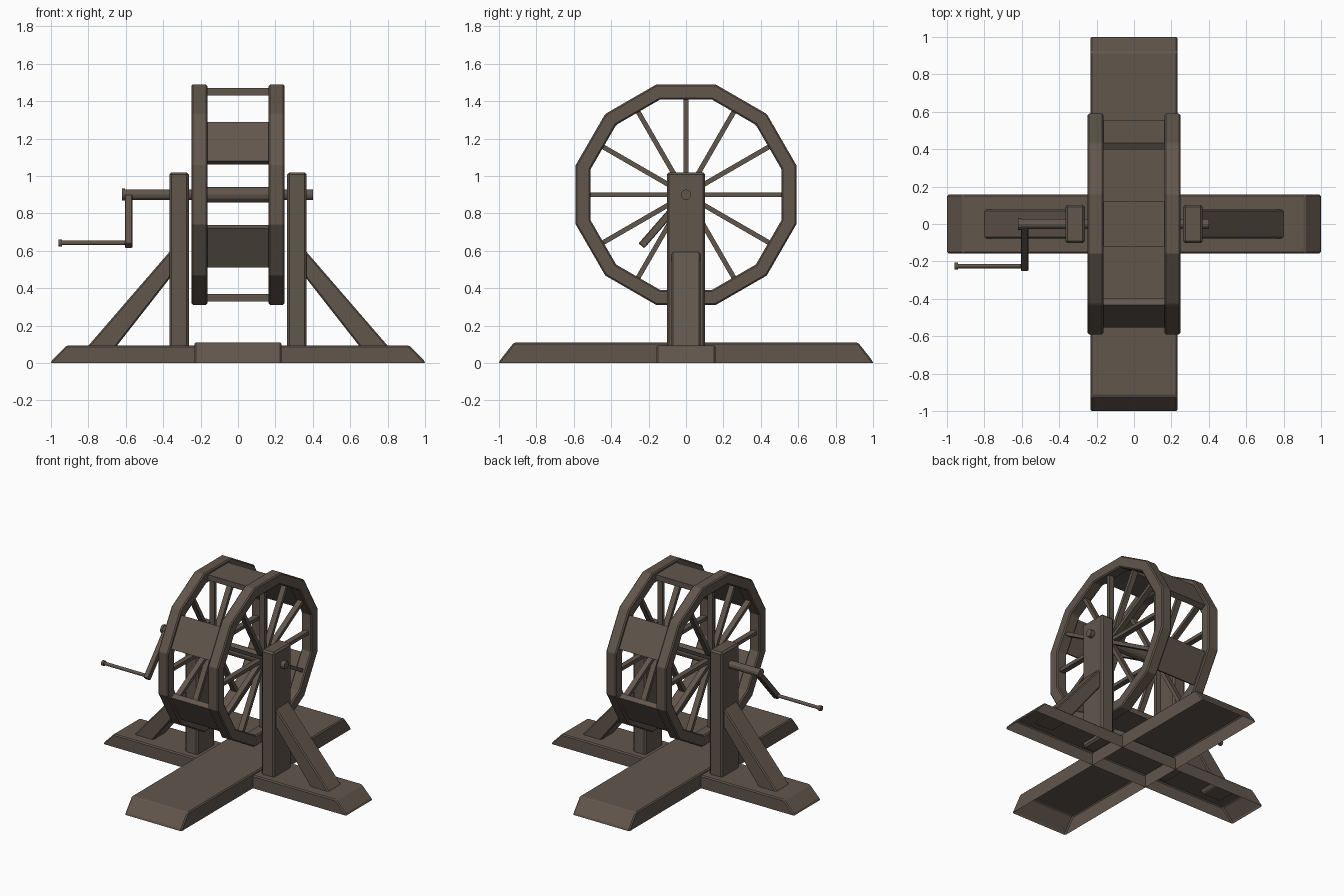
import bpy, bmesh, math
from mathutils import Matrix, Vector

old = bpy.data.objects.get("Cube")
if old:
    bpy.data.objects.remove(old, do_unlink=True)

wood = bpy.data.materials.new("dark_wood")
wood.use_nodes = True
COLOUR = (0.12, 0.093, 0.073, 1)
wood.diffuse_color = COLOUR
wood.node_tree.nodes["Principled BSDF"].inputs["Base Color"].default_value = COLOUR

AXLE_Z = 0.9
HUB = Vector((0, 0, AXLE_Z))


def finish(name, bm, bevel=0.0):
    bmesh.ops.recalc_face_normals(bm, faces=bm.faces)
    mesh = bpy.data.meshes.new(name)
    bm.to_mesh(mesh)
    bm.free()
    mesh.materials.append(wood)
    obj = bpy.data.objects.new(name, mesh)
    bpy.context.collection.objects.link(obj)
    if bevel:
        mod = obj.modifiers.new("worn_edges", 'BEVEL')
        mod.width = bevel
        mod.segments = 1
        mod.limit_method = 'ANGLE'
    return obj


def box(name, size, matrix, bevel=0.0):
    bm = bmesh.new()
    bmesh.ops.create_cube(bm, size=1, matrix=matrix @ Matrix.Diagonal((*size, 1)))
    return finish(name, bm, bevel)


def rod(name, x0, x1, radius, y=0, z=AXLE_Z, sides=12):
    bm = bmesh.new()
    place = Matrix.Translation(((x0 + x1) / 2, y, z)) @ Matrix.Rotation(math.pi / 2, 4, 'Y')
    bmesh.ops.create_cone(bm, cap_ends=True, segments=sides, radius1=radius,
                          radius2=radius, depth=x1 - x0, matrix=place)
    return finish(name, bm)


def prism(name, profile, half_width, turn=0.0, open_bottom=False, bevel=0.0):
    """Extrude an x-z profile across y, then turn it about z."""
    bm = bmesh.new()
    face = bm.faces.new([bm.verts.new((x, -half_width, z)) for x, z in profile])
    ext = bmesh.ops.extrude_face_region(bm, geom=[face])
    moved = [v for v in ext["geom"] if isinstance(v, bmesh.types.BMVert)]
    bmesh.ops.translate(bm, verts=moved, vec=(0, 2 * half_width, 0))
    if open_bottom:
        low = [f for f in bm.faces if all(abs(v.co.z) < 1e-4 for v in f.verts)]
        bmesh.ops.delete(bm, geom=low, context='FACES_ONLY')
    bmesh.ops.rotate(bm, verts=bm.verts, matrix=Matrix.Rotation(turn, 3, 'Z'))
    return finish(name, bm, bevel)


def around(degrees, radius, x=0.0):
    """Frame on the wheel whose z axis points outward."""
    spin = Matrix.Rotation(math.radians(degrees), 4, 'X')
    return Matrix.Translation(HUB + Vector((x, 0, 0))) @ spin @ Matrix.Translation((0, 0, radius))


def rim(name, x, half_width, outer, inner, sides=12):
    bm = bmesh.new()
    rings = []
    for i in range(sides):
        a = math.tau * (i + 0.5) / sides
        rings.append([bm.verts.new((x + s * half_width, r * math.sin(a), AXLE_Z + r * math.cos(a)))
                      for s, r in ((-1, inner), (-1, outer), (1, outer), (1, inner))])
    for i, ring in enumerate(rings):
        nxt = rings[(i + 1) % sides]
        for k in range(4):
            j = (k + 1) % 4
            bm.faces.new((ring[k], ring[j], nxt[j], nxt[k]))
    return finish(name, bm, 0.008)


# Crossed floor beams, hollow underneath
def beam_profile(top_end, height):
    return [(-1, 0), (1, 0), (1, 0.008), (top_end, height), (-top_end, height), (-1, 0.008)]


prism("side_floor_beam", beam_profile(0.915, 0.095), 0.157, 0, True, 0.008)
prism("long_floor_beam", beam_profile(0.92, 0.11), 0.233, math.pi / 2, True, 0.008)

# Posts, braces, wheel rims and spokes on both sides
cos15 = math.cos(math.pi / 12)
for side, label in ((1, "left"), (-1, "right")):
    box(label + "_post", (0.105, 0.205, 0.96),
        Matrix.Translation((side * 0.315, 0, 0.54)), 0.012)
    brace = [(0.34, 0.625), (0.82, 0.07), (0.665, 0.07), (0.34, 0.485)]
    prism(label + "_brace", [(side * x, z) for x, z in brace], 0.077, bevel=0.008)

    rim_x = side * 0.206
    rim(label + "_wheel_rim", rim_x, 0.042, 0.59 / cos15, 0.51 / cos15)
    for i in range(12):
        box(f"{label}_spoke_{i + 1}", (0.04, 0.026, 0.52), around(30 * i, 0.265, rim_x))

# Tread boards joining the rims on every second flat
for i in range(6):
    box(f"wheel_board_{i + 1}", (0.36, 0.24, 0.04), around(60 * i, 0.55))

# Axle with a thicker hub between the rims
rod("axle", -0.605, 0.4, 0.028)
rod("hub", -0.24, 0.24, 0.042)
rod("axle_end_cap", -0.62, -0.603, 0.032)

# Crank arm and handle
grip_y, grip_z = -0.225, 0.642
reach = Vector((0, grip_y, grip_z - AXLE_Z))
arm_turn = reach.to_track_quat('Z', 'X').to_matrix().to_4x4()
arm_place = Matrix.Translation(HUB + Vector((-0.585, 0, 0)) + reach / 2) @ arm_turn
box("crank_arm", (0.04, 0.04, reach.length + 0.04), arm_place, 0.004)
rod("crank_handle", -0.945, -0.57, 0.012, grip_y, grip_z)
rod("handle_end_cap", -0.96, -0.94, 0.019, grip_y, grip_z)
